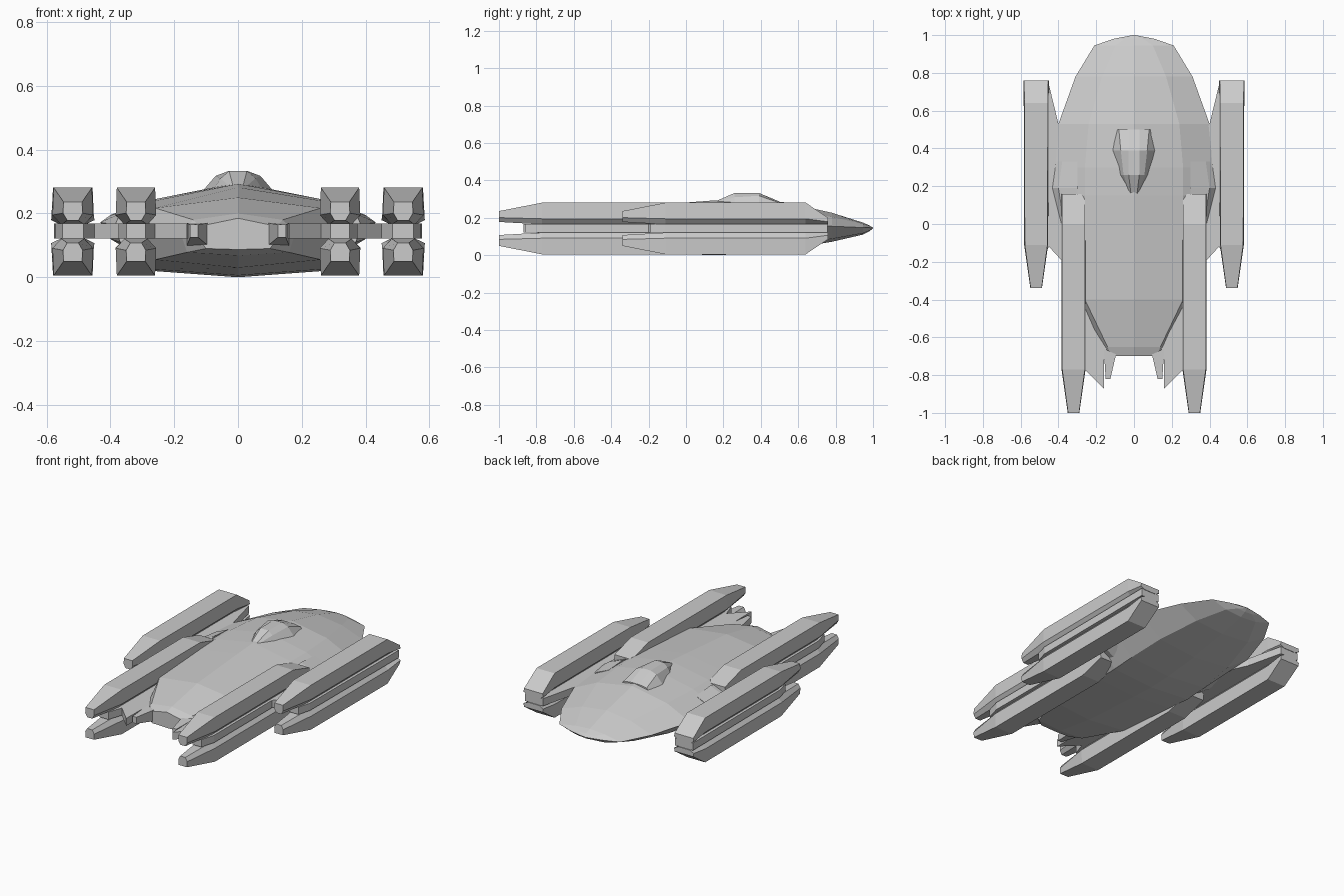
import bpy, bmesh


def finish(name, bm, mirror=False):
    bmesh.ops.recalc_face_normals(bm, faces=bm.faces)
    me = bpy.data.meshes.new(name)
    bm.to_mesh(me)
    bm.free()
    ob = bpy.data.objects.new(name, me)
    bpy.context.collection.objects.link(ob)
    if mirror:
        ob.modifiers.new("Mirror", 'MIRROR').use_axis[0] = True
    return ob


def loft(name, rings, mirror=False):
    """Skin a list of equal-length point rings and cap both ends."""
    bm = bmesh.new()
    vs = [[bm.verts.new(p) for p in r] for r in rings]
    n = len(rings[0])
    for a, b in zip(vs, vs[1:]):
        for i in range(n):
            j = (i + 1) % n
            bm.faces.new((a[i], a[j], b[j], b[i]))
    bm.faces.new(vs[0])
    bm.faces.new(vs[-1])
    bmesh.ops.remove_doubles(bm, verts=bm.verts, dist=1e-4)
    return finish(name, bm, mirror)


def full_ring(y, half):
    """Half section from top centre to bottom centre, mirrored to a ring."""
    return [(x, y, z) for x, z in half] + [(-x, y, z) for x, z in half[-2:0:-1]]


def plate(name, outline, z0, z1):
    loft(name, [[(x, y, z) for x, y in outline] for z in (z0, z1)], True)


# Main hull: ridge, shoulder, edge, lower shoulder, keel at each station
hull = [
    (-0.70, [(0, .185), (.12, .16), (.14, .14), (.10, .09), (0, .087)]),
    (-0.65, [(0, .20), (.14, .18), (.18, .14), (.16, .078), (0, .068)]),
    (-0.40, [(0, .25), (.26, .217), (.29, .14), (.26, .055), (0, .03)]),
    (0.00, [(0, .282), (.26, .24), (.36, .165), (.26, .025), (0, .006)]),
    (0.15, [(0, .293), (.26, .245), (.41, .17), (.27, .02), (0, .0)]),
    (0.30, [(0, .297), (.26, .245), (.415, .17), (.27, .03), (0, .006)]),
    (0.53, [(0, .283), (.24, .24), (.40, .165), (.25, .055), (0, .03)]),
    (0.78, [(0, .227), (.17, .205), (.31, .155), (.19, .088), (0, .072)]),
    (0.945, [(0, .175), (.10, .168), (.21, .148), (.11, .118), (0, .11)]),
    (0.98, [(0, .16), (.05, .157), (.11, .147), (.05, .132), (0, .128)]),
    (1.00, [(0, .147), (.003, .147), (.006, .145), (.003, .143), (0, .143)]),
]
loft("main_hull", [full_ring(y, h) for y, h in hull])

# Canopy with narrow front and wide forked rear
canopy = [
    (0.15, [(0, .285), (.015, .285), (.02, .28), (.025, .26), (0, .26)]),
    (0.26, [(0, .333), (.028, .333), (.055, .31), (.085, .26), (0, .26)]),
    (0.39, [(0, .333), (.03, .333), (.07, .318), (.12, .26), (0, .26)]),
    (0.50, [(0, .287), (.03, .287), (.08, .28), (.10, .25), (0, .25)]),
]
loft("canopy", [full_ring(y, h) for y, h in canopy])


def beam_ring(cx, y, w, top, low, flip):
    """Six-sided beam section, undercut on the side facing the mid plate."""
    mid = low + min(.03, (top - low) * .4)
    pts = [(-w, top), (w, top), (w * 1.06, mid), (w * .6, low),
           (-w * .6, low), (-w * 1.06, mid)]
    return [(cx + x, y, .286 - z if flip else z) for x, z in pts]


def beam_pair(name, cx, stations):
    for part, flip in (("upper", False), ("lower", True)):
        loft(f"{part}_{name}",
             [beam_ring(cx, y, w, t, l, flip) for y, w, t, l in stations], True)


# Outer and inner pontoon beams: y, half width, top, underside
beam_pair("outer_beam", .518, [(-.34, .029, .236, .178), (-.11, .06, .281, .165),
                               (.64, .062, .281, .165), (.76, .064, .20, .165)])
beam_pair("inner_beam", .32, [(-1.0, .029, .236, .178), (-.77, .06, .281, .165),
                              (.0, .06, .281, .165), (.16, .06, .235, .165)])

# Flat plates joining hull and beams
plate("outer_wing_plate", [(.34, -.24), (.45, -.12), (.485, -.19), (.55, -.19),
                           (.572, -.11), (.577, .757), (.455, .757),
                           (.40, .53), (.34, .4)], .122, .168)
plate("inner_wing_plate", [(.13, -.6), (.158, -.72), (.16, -.87), (.26, -.77),
                           (.29, -.86), (.35, -.86), (.375, -.77),
                           (.375, .1), (.2, .1)], .122, .168)

# Shoulder fairings behind the inner beams
loft("shoulder_fairing", [
    [(.30, .0, .20), (.37, .0, .20), (.385, .0, .165), (.37, .0, .11), (.30, .0, .11)],
    [(.30, .19, .235), (.40, .19, .195), (.432, .19, .172), (.40, .19, .12), (.30, .19, .06)],
    [(.30, .33, .225), (.38, .33, .19), (.412, .33, .168), (.38, .33, .13), (.30, .33, .09)],
], True)

# Small prongs beside the nose notch
loft("nose_prong", [
    [(.125, -.82, .125), (.15, -.82, .125), (.15, -.82, .165), (.125, -.82, .165)],
    [(.095, -.69, .10), (.16, -.66, .10), (.16, -.66, .17), (.095, -.69, .17)],
], True)
